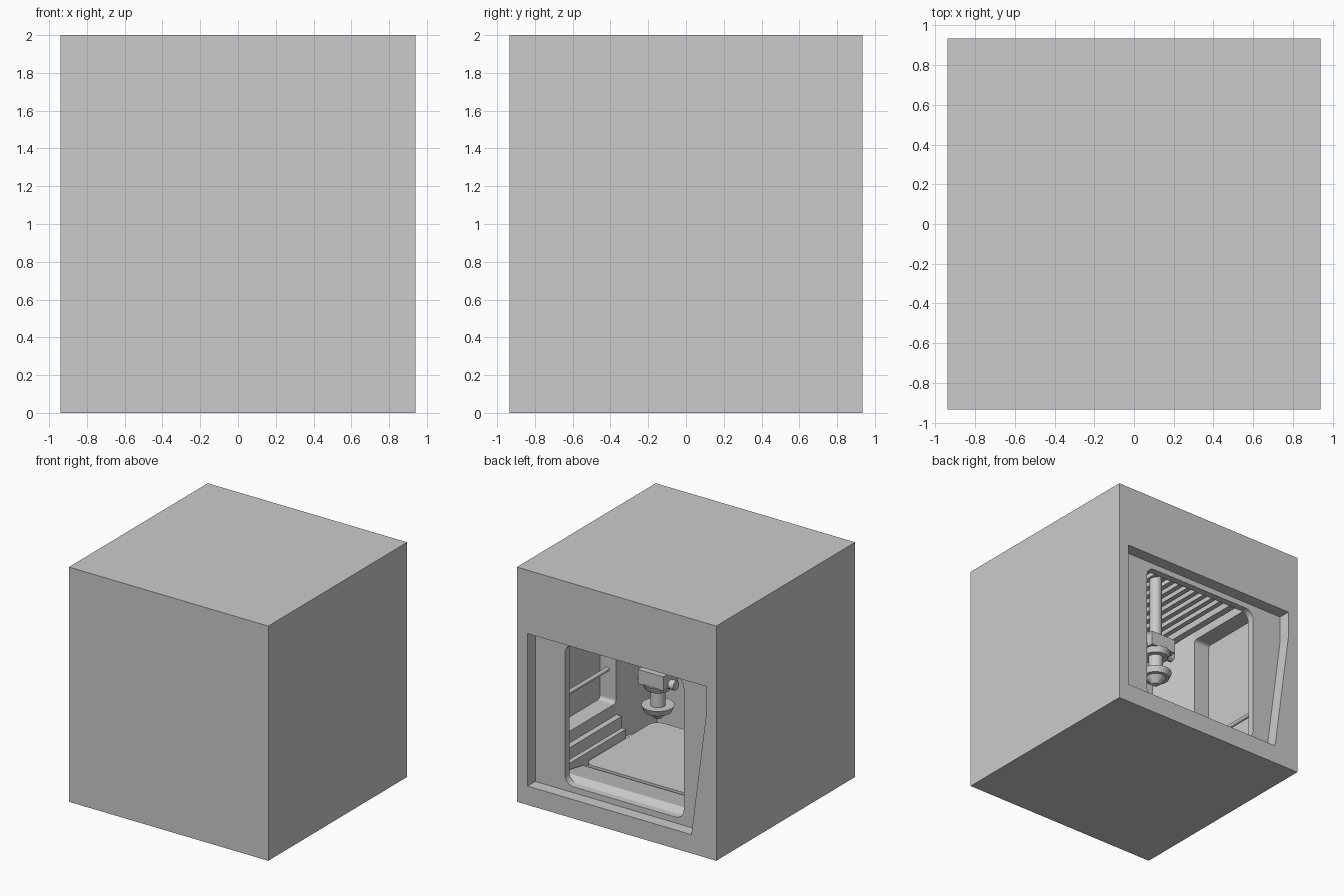
import bpy, bmesh, math
from mathutils import Matrix

if "Cube" in bpy.data.objects:
    bpy.data.objects.remove(bpy.data.objects["Cube"])


def finish(name, bm):
    bmesh.ops.recalc_face_normals(bm, faces=bm.faces)
    me = bpy.data.meshes.new(name)
    bm.to_mesh(me)
    bm.free()
    ob = bpy.data.objects.new(name, me)
    bpy.context.collection.objects.link(ob)
    return ob


def box(name, x0, x1, y0, y1, z0, z1):
    bm = bmesh.new()
    bmesh.ops.create_cube(bm, size=1)
    for v in bm.verts:
        v.co = ((x0 + x1) / 2 + v.co.x * (x1 - x0),
                (y0 + y1) / 2 + v.co.y * (y1 - y0),
                (z0 + z1) / 2 + v.co.z * (z1 - z0))
    return finish(name, bm)


def prism(name, pts, axis, a, b):
    """Extrude a 2D outline along axis from a to b."""
    put = {'x': lambda p, t: (t, p[0], p[1]),
           'y': lambda p, t: (p[0], t, p[1]),
           'z': lambda p, t: (p[0], p[1], t)}[axis]
    bm = bmesh.new()
    lo = [bm.verts.new(put(p, a)) for p in pts]
    hi = [bm.verts.new(put(p, b)) for p in pts]
    n = len(pts)
    bm.faces.new(lo)
    bm.faces.new(hi)
    for i in range(n):
        bm.faces.new((lo[i], lo[(i + 1) % n], hi[(i + 1) % n], hi[i]))
    return finish(name, bm)


def rounded(x0, x1, y0, y1, r, seg=6):
    pts = []
    for k, (cx, cy) in enumerate([(x1 - r, y1 - r), (x0 + r, y1 - r),
                                  (x0 + r, y0 + r), (x1 - r, y0 + r)]):
        for i in range(seg + 1):
            t = math.pi / 2 * (k + i / seg)
            pts.append((cx + r * math.cos(t), cy + r * math.sin(t)))
    return pts


def cylinder(name, loc, r1, r2, depth, axis='z', seg=24):
    rot = {'x': Matrix.Rotation(math.pi / 2, 4, 'Y'),
           'y': Matrix.Rotation(math.pi / 2, 4, 'X'),
           'z': Matrix.Identity(4)}[axis]
    bm = bmesh.new()
    bmesh.ops.create_cone(bm, cap_ends=True, segments=seg, radius1=r1, radius2=r2,
                          depth=depth, matrix=Matrix.Translation(loc) @ rot)
    ob = finish(name, bm)
    bpy.context.view_layer.objects.active = ob
    ob.select_set(True)
    bpy.ops.object.shade_smooth_by_angle(angle=math.radians(40))
    ob.select_set(False)
    return ob


def cut(target, cutter):
    m = target.modifiers.new("cut", 'BOOLEAN')
    m.operation, m.solver, m.object = 'DIFFERENCE', 'EXACT', cutter
    bpy.context.view_layer.objects.active = target
    bpy.ops.object.modifier_apply(modifier=m.name)
    bpy.data.objects.remove(cutter)


# Outer shell with hollow chamber, recess, rounded opening and side windows
shell = box("outer_shell", -.94, .94, -.935, .935, 0, 2)
cut(shell, prism("cavity", [(.78, .77), (.78, -.18), (.68, -.58), (-.68, -.58),
                            (-.78, -.18), (-.78, .77)], 'z', .15, 1.78))
cut(shell, prism("recess", [(.84, .16), (.84, 1.46), (-.846, 1.46), (-.846, 1.23),
                            (-.705, .16)], 'y', .83, 1.1))
cut(shell, prism("opening", rounded(-.56, .56, .21, 1.41, .08), 'y', .7, .9))
for s in (-1, 1):
    a, b = sorted((s * .7, s * .93))
    cut(shell, prism("window", rounded(-.17, .7, .46, 1.66, .03), 'x', a, b))

# Build plate and the sloping apron in front of it
prism("build_plate", rounded(-.67, .67, -.54, .41, .08), 'z', .16, .2)
prism("apron", [(.43, .15), (.43, .19), (.7, .24), (.77, .21), (.77, .15)], 'x', -.67, .67)

# Side ledges, window rails
for s, side in ((-1, "left"), (1, "right")):
    for i, (w, z) in enumerate([(.09, .26), (.05, .36)]):
        a, b = sorted((s * .78, s * (.78 - w)))
        box(f"{side}_ledge_{i}", a, b, -.18, .77, .15, z)
    cylinder(f"{side}_rail", (s * .86, .265, .73), .018, .018, .87, 'y', 16)

# Ceiling slats with side beams
for i in range(15):
    x = -.6 + i * 1.2 / 14
    box(f"ceiling_slat_{i}", x - .022, x + .022, -.58, .77, 1.7, 1.78)
for s in (-1, 1):
    box("ceiling_beam", s * .69 - .03, s * .69 + .03, -.4, .77, 1.68, 1.78)

# Hanging tool head
hx, hy = .04, .32
cylinder("head_column", (hx, hy, 1.42), .05, .05, .6)
box("head_block", hx - .12, hx + .12, hy - .1, hy + .1, 1.02, 1.14)
cylinder("head_collar", (hx, hy, 1.0), .1, .12, .05)
cylinder("head_barrel", (hx, hy, .91), .06, .06, .16)
cylinder("head_flange", (hx, hy, .81), .11, .13, .05)
cylinder("head_nozzle", (hx, hy, .755), .03, .08, .06)
for s in (-1, 1):
    cylinder("head_knob", (hx + s * .14, hy, 1.04), .04, .04, .06, 'x', 16)
